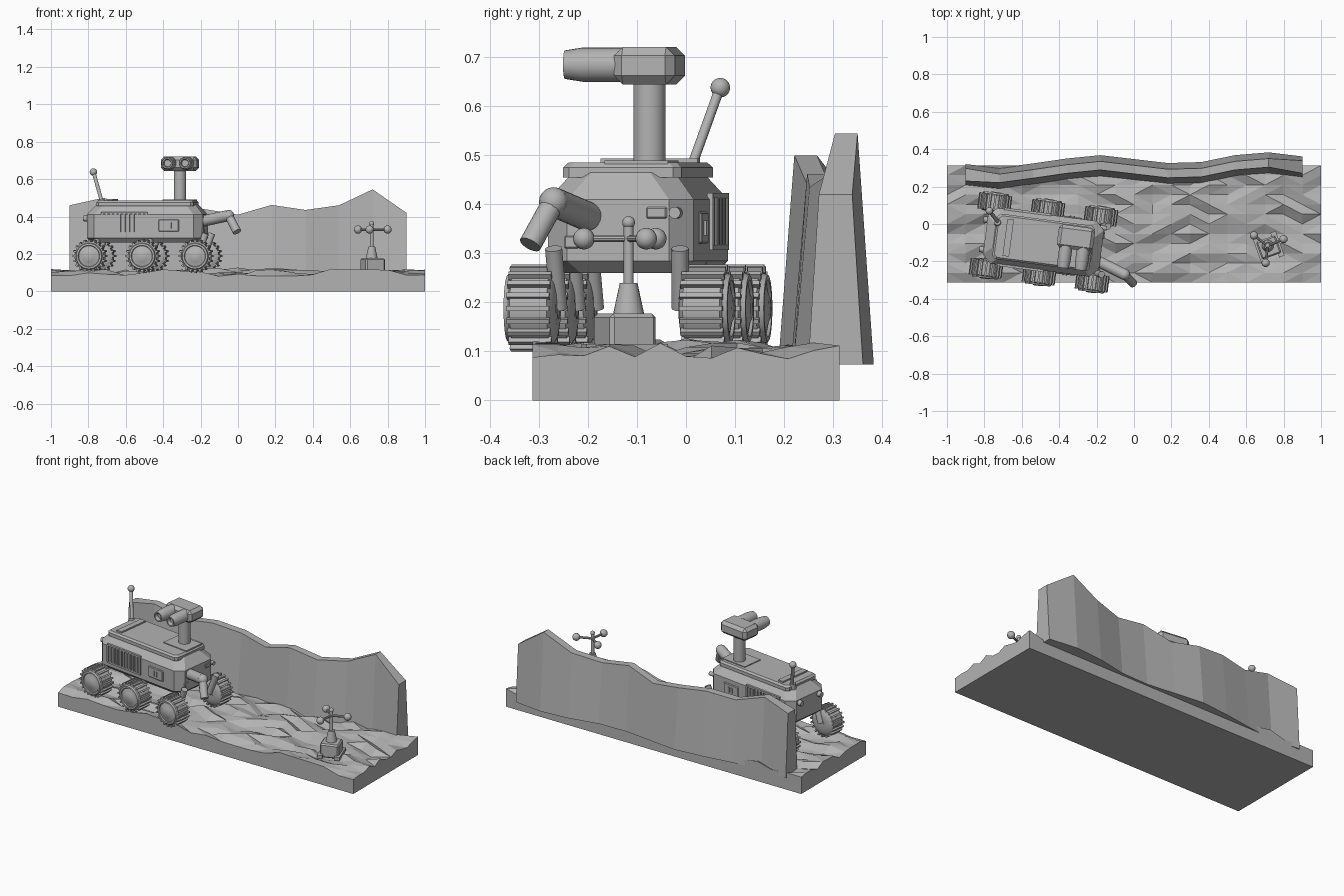
import bpy, bmesh, math, random
from mathutils import Matrix, Vector

if "Cube" in bpy.data.objects:
    bpy.data.objects.remove(bpy.data.objects["Cube"])
random.seed(4)

grey = bpy.data.materials.new("plain grey")
grey.use_nodes = True
COLOUR = (0.45, 0.45, 0.45, 1)
grey.diffuse_color = COLOUR
grey.node_tree.nodes["Principled BSDF"].inputs["Base Color"].default_value = COLOUR

WORLD = Matrix()
ROVER = Matrix.Translation((-0.484, -0.098, 0)) @ Matrix.Rotation(math.radians(-7.5), 4, 'Z')
STATION = Matrix.Translation((0.72, -0.125, 0)) @ Matrix.Rotation(math.radians(20), 4, 'Z')


def finish(name, bm, frame=WORLD, smooth=False):
    bmesh.ops.recalc_face_normals(bm, faces=bm.faces)
    bm.transform(frame)
    mesh = bpy.data.meshes.new(name)
    bm.to_mesh(mesh)
    bm.free()
    mesh.materials.append(grey)
    ob = bpy.data.objects.new(name, mesh)
    bpy.context.collection.objects.link(ob)
    if smooth:
        bpy.ops.object.select_all(action='DESELECT')
        ob.select_set(True)
        bpy.context.view_layer.objects.active = ob
        bpy.ops.object.shade_smooth_by_angle(angle=math.radians(35))
    return ob


def skin(bm, rings):
    """Join point rings into a closed, capped surface."""
    loops = [[bm.verts.new(p) for p in ring] for ring in rings]
    n = len(loops[0])
    for a, b in zip(loops, loops[1:]):
        for i in range(n):
            j = (i + 1) % n
            bm.faces.new((a[i], a[j], b[j], b[i]))
    bm.faces.new(loops[0])
    bm.faces.new(loops[-1])


def lathe(bm, start, direction, profile, sides=20):
    """Turn (distance, radius) pairs around an axis."""
    turn = Vector(direction).to_track_quat('Z', 'Y')
    steps = [2 * math.pi * i / sides for i in range(sides)]
    skin(bm, [[Vector(start) + turn @ Vector((r * math.cos(t), r * math.sin(t), d)) for t in steps]
              for d, r in profile])


def rod(name, p, q, r1, r2=None, frame=WORLD, sides=20):
    bm = bmesh.new()
    axis = Vector(q) - Vector(p)
    lathe(bm, p, axis, [(0, r1), (axis.length, r1 if r2 is None else r2)], sides)
    return finish(name, bm, frame, True)


def ball(name, centre, r, frame=WORLD):
    bm = bmesh.new()
    bmesh.ops.create_uvsphere(bm, u_segments=16, v_segments=10, radius=r,
                              matrix=Matrix.Translation(centre))
    return finish(name, bm, frame, True)


def add_box(bm, centre, size, turn=WORLD):
    bmesh.ops.create_cube(bm, size=1, matrix=turn @ Matrix.Translation(centre) @ Matrix.Diagonal((*size, 1)))


def box(name, centre, size, frame=WORLD, bevel=0):
    bm = bmesh.new()
    add_box(bm, centre, size)
    ob = finish(name, bm, frame)
    if bevel:
        mod = ob.modifiers.new("chamfer", 'BEVEL')
        mod.width, mod.segments = bevel, 1
    return ob


def chamfered(name, levels, cut, frame):
    """Stack of rectangles with cut corners: (z, half length, half width)."""
    bm = bmesh.new()
    rings = []
    for z, a, b in levels:
        quarter = [(a, b - cut), (a - cut, b)]
        ring = quarter + [(-x, y) for x, y in reversed(quarter)]
        ring += [(-x, -y) for x, y in ring]
        rings.append([(x, y, z) for x, y in ring])
    skin(bm, rings)
    return finish(name, bm, frame)


# Rough ground slab
bm = bmesh.new()
bmesh.ops.create_grid(bm, x_segments=20, y_segments=12, size=1)
for v in bm.verts:
    x, y = v.co.x, v.co.y * 0.313
    bump = 0.012 * math.sin(5 * x + 1.6) * math.cos(7 * y) + random.uniform(-0.02, 0.02)
    v.co = (x, y, 0.098 + bump)
rim = [e for e in bm.edges if e.is_boundary]
bmesh.ops.triangulate(bm, faces=bm.faces[:])
skirt = bmesh.ops.extrude_edge_only(bm, edges=rim)["geom"]
for g in skirt:
    if isinstance(g, bmesh.types.BMVert):
        g.co.z = 0
bmesh.ops.contextual_create(bm, geom=[g for g in skirt if isinstance(g, bmesh.types.BMEdge)])
finish("ground", bm)

# Winding cliff behind
heights = [0.46, 0.50, 0.445, 0.46, 0.44, 0.41, 0.462, 0.435, 0.46, 0.545, 0.42]
middles = [0.264, 0.244, 0.268, 0.294, 0.312, 0.291, 0.27, 0.275, 0.312, 0.327, 0.305]
bm = bmesh.new()
rings = []
for i, (h, c) in enumerate(zip(heights, middles)):
    x = -0.9 + 0.18 * i
    t = 0.034 if i in (0, 10) else 0.023
    rings.append([(x, c - 0.056, 0.073), (x, c + 0.056, 0.073), (x, c + t, h), (x, c - t, h)])
skin(bm, rings)
finish("cliff", bm)

# Rover hull and deck
chamfered("hull", [(0.26, 0.285, 0.125), (0.285, 0.313, 0.15), (0.41, 0.313, 0.15),
                   (0.465, 0.265, 0.105)], 0.045, ROVER)
chamfered("deck_lid", [(0.455, 0.262, 0.122), (0.475, 0.262, 0.122), (0.485, 0.252, 0.112)], 0.015, ROVER)
box("deck_rail", (-0.19, 0.0, 0.488), (0.035, 0.2, 0.012), ROVER)
box("deck_plate", (0.17, 0.03, 0.486), (0.17, 0.13, 0.008), ROVER)

# Side vents and hatches, mirrored
for side, word in ((-1, "right"), (1, "left")):
    y = side * 0.151
    bm = bmesh.new()
    for z in (0.312, 0.418):
        add_box(bm, (-0.105, y, z), (0.25, 0.012, 0.01))
    for i in range(11):
        add_box(bm, (-0.225 + 0.024 * i, y, 0.365), (0.011, 0.012, 0.1))
    finish(word + "_vent", bm, ROVER)
    box(word + "_hatch", (0.135, y, 0.352), (0.11, 0.01, 0.066), ROVER, 0.004)
    for x in (0.125, 0.145):
        box(word + "_hatch_latch", (x, side * 0.156, 0.352), (0.008, 0.01, 0.03), ROVER)
    rod(word + "_rear_lamp", (-0.305, side * 0.08, 0.39), (-0.335, side * 0.08, 0.39), 0.018, 0.015, ROVER)

# Nose fittings
box("nose_panel", (0.313, 0.08, 0.383), (0.012, 0.042, 0.024), ROVER, 0.003)
rod("nose_lamp", (0.29, 0.118, 0.383), (0.325, 0.118, 0.383), 0.012, frame=ROVER)
box("nose_socket", (0.312, -0.095, 0.323), (0.012, 0.03, 0.026), ROVER, 0.003)

# Six wheels with cleats and struts
for side, word in ((-1, "right"), (1, "left")):
    for x, place in ((-0.286, "rear"), (0, "middle"), (0.286, "front")):
        hub = Vector((x, side * 0.178, 0.188))
        label = word + "_" + place
        bm = bmesh.new()
        lathe(bm, hub - Vector((0, side * 0.052, 0)), (0, side, 0),
              [(0, 0.04), (0.004, 0.062), (0.01, 0.072), (0.014, 0.079), (0.09, 0.079), (0.094, 0.072),
               (0.104, 0.068), (0.104, 0.058), (0.098, 0.055), (0.104, 0.03), (0.108, 0.022)], 28)
        finish(label + "_wheel", bm, ROVER, True)
        bm = bmesh.new()
        for i in range(20):
            spin = Matrix.Translation(hub) @ Matrix.Rotation(i * math.pi / 10, 4, 'Y')
            add_box(bm, (0, 0, 0.082), (0.010, 0.088, 0.014), spin)
        finish(label + "_cleats", bm, ROVER)
        knee = (x + 0.045, side * 0.13, 0.31)
        foot = (x, side * 0.125, 0.188)
        rod(label + "_strut", knee, foot, 0.018, frame=ROVER, sides=12)
        rod(label + "_axle", foot, hub, 0.022, frame=ROVER, sides=12)

# Camera mast, head and twin lenses
MX, MY = 0.169, 0.046
rod("mast", (MX, MY, 0.47), (MX, MY, 0.66), 0.033, frame=ROVER)
box("camera_head", (MX, MY, 0.683), (0.195, 0.125, 0.077), ROVER, 0.018)
for side, word in ((-1, "right"), (1, "left")):
    bm = bmesh.new()
    lathe(bm, (MX + side * 0.047, 0, 0.685), (0, -1, 0),
          [(0, 0.035), (0.085, 0.035), (0.122, 0.029), (0.122, 0.022), (0.1, 0.018)], 24)
    finish(word + "_lens", bm, ROVER, True)

# Rear antenna
rod("antenna_base", (-0.725, 0.005, 0.46), (-0.73, 0.01, 0.49), 0.022, 0.016)
rod("antenna_rod", (-0.724, 0.007, 0.465), (-0.773, 0.07, 0.64), 0.01, sides=12)
ball("antenna_tip", (-0.773, 0.07, 0.638), 0.02)

# Jointed arm
shoulder, elbow, wrist = (-0.19, -0.2, 0.375), (-0.05, -0.27, 0.405), (-0.005, -0.318, 0.318)
rod("upper_arm", shoulder, elbow, 0.03)
ball("elbow", elbow, 0.03)
rod("forearm", elbow, wrist, 0.023)

# Weather station
box("station_base", (0, 0, 0.135), (0.11, 0.1, 0.084), STATION, 0.008)
for side, word in ((-1, "right"), (1, "left")):
    box(word + "_skid", (side * 0.05, 0, 0.105), (0.03, 0.14, 0.02), STATION)
CX, CY = 0.715, -0.117
rod("station_cone", (CX, CY, 0.175), (CX, CY, 0.24), 0.032, 0.018)
rod("station_pole", (CX, CY, 0.23), (CX, CY, 0.36), 0.01, sides=12)
ball("station_cap", (CX, CY, 0.363), 0.013)
for angle in (23, 143, 263):
    t = math.radians(angle)
    end = (CX + 0.092 * math.cos(t), CY + 0.092 * math.sin(t), 0.33)
    rod("cup_arm", (CX, CY, 0.33), end, 0.007, sides=10)
    ball("wind_cup", end, 0.022)
